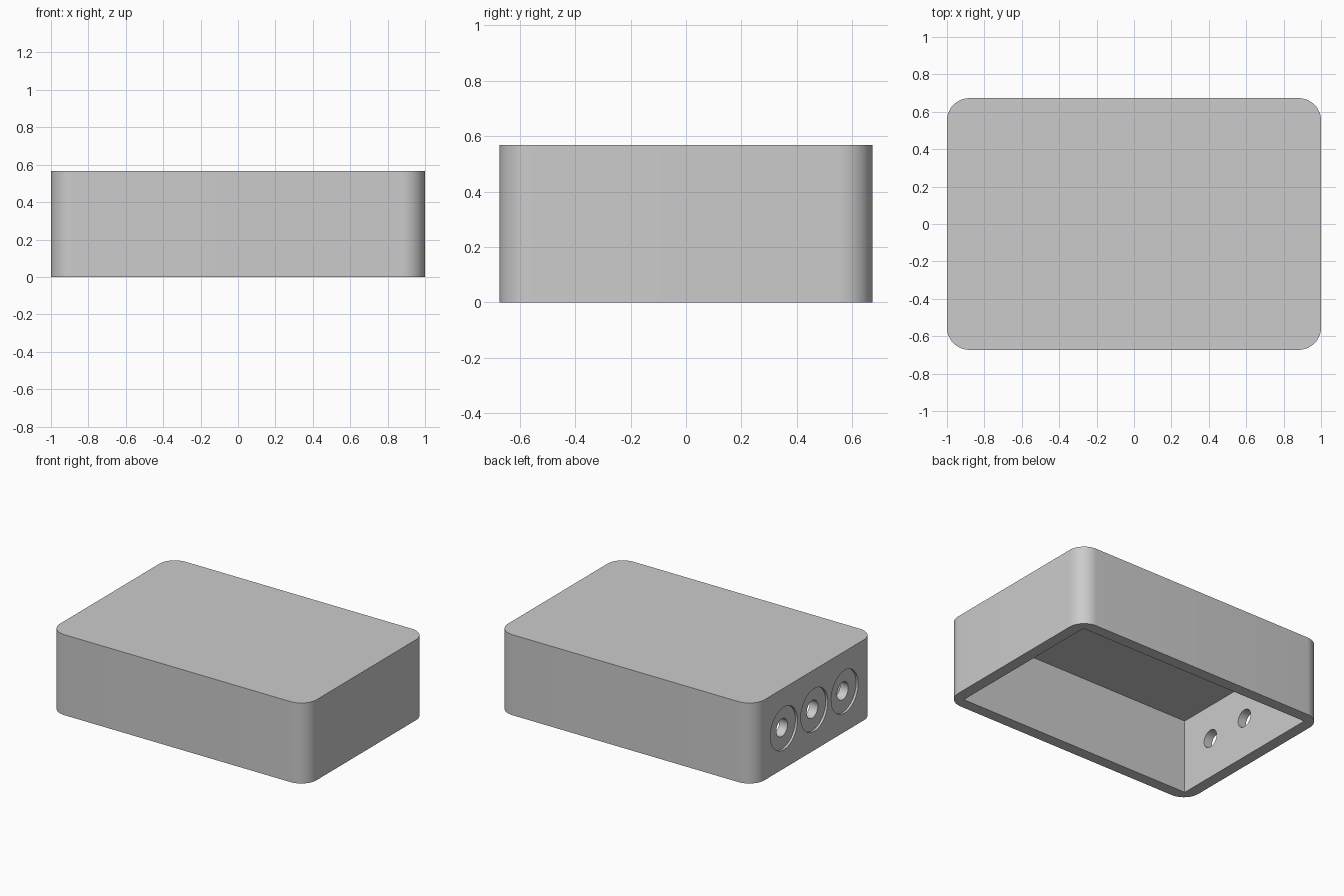
import bpy
import bmesh
from math import pi, radians
from mathutils import Matrix, Vector

LENGTH, WIDTH, HEIGHT = 2.0, 1.346, 0.567
CORNER_RADIUS = 0.12
WALL = 0.08
CEILING = 0.525
PORT_SPACING = 0.338
PORT_RADIUS, PORT_DEPTH = 0.15, 0.016
HOLE_RADIUS = 0.062

default_cube = bpy.data.objects.get("Cube")
if default_cube:
    bpy.data.objects.remove(default_cube, do_unlink=True)

grey = bpy.data.materials.new("plain grey")
grey.use_nodes = True
colour = (0.6, 0.6, 0.6, 1)
grey.diffuse_color = colour
grey.node_tree.nodes["Principled BSDF"].inputs["Base Color"].default_value = colour


def add_object(name, bm):
    mesh = bpy.data.meshes.new(name)
    bm.normal_update()
    bm.to_mesh(mesh)
    bm.free()
    mesh.materials.append(grey)
    obj = bpy.data.objects.new(name, mesh)
    bpy.context.collection.objects.link(obj)
    return obj


def box(name, size, bottom, radius=0):
    """Box standing on z = bottom, with optional rounded vertical edges."""
    bm = bmesh.new()
    place = Matrix.Translation((0, 0, bottom + size[2] / 2))
    bmesh.ops.create_cube(bm, size=1, matrix=place @ Matrix.Diagonal((*size, 1)))
    if radius:
        upright = [e for e in bm.edges
                   if abs(e.verts[0].co.z - e.verts[1].co.z) > size[2] / 2]
        bmesh.ops.bevel(bm, geom=upright, offset=radius, segments=12,
                        profile=0.5, affect='EDGES')
    return add_object(name, bm)


def cylinder_x(name, radius, x_range, y):
    """Cylinder lying along x at mid height."""
    start, end = x_range
    bm = bmesh.new()
    place = Matrix.Translation(((start + end) / 2, y, HEIGHT / 2))
    bmesh.ops.create_cone(bm, cap_ends=True, segments=48, radius1=radius,
                          radius2=radius, depth=end - start,
                          matrix=place @ Matrix.Rotation(pi / 2, 4, 'Y'))
    return add_object(name, bm)


# Outer shell with rounded upright corners
shell = box("enclosure_shell", (LENGTH, WIDTH, HEIGHT), 0, CORNER_RADIUS)

# Square-cornered cavity, open underneath
cutters = [box("cavity_cutter", (LENGTH - 2 * WALL, WIDTH - 2 * WALL, CEILING + 0.1), -0.1)]

# Three shallow round recesses, each with a hole through the end wall
end = -LENGTH / 2
for i in (-1, 0, 1):
    y = i * PORT_SPACING
    cutters.append(cylinder_x("recess_cutter", PORT_RADIUS, (end - 0.1, end + PORT_DEPTH), y))
    cutters.append(cylinder_x("hole_cutter", HOLE_RADIUS, (end - 0.2, end + WALL + 0.1), y))

# Cut and discard the helpers
bpy.ops.object.select_all(action='DESELECT')
shell.select_set(True)
bpy.context.view_layer.objects.active = shell
for cutter in cutters:
    cutter.hide_render = True
    cut = shell.modifiers.new("cut", 'BOOLEAN')
    cut.operation = 'DIFFERENCE'
    cut.solver = 'EXACT'
    cut.object = cutter
    bpy.ops.object.modifier_apply(modifier=cut.name)
    bpy.data.objects.remove(cutter, do_unlink=True)

bpy.ops.object.shade_smooth_by_angle(angle=radians(30))
